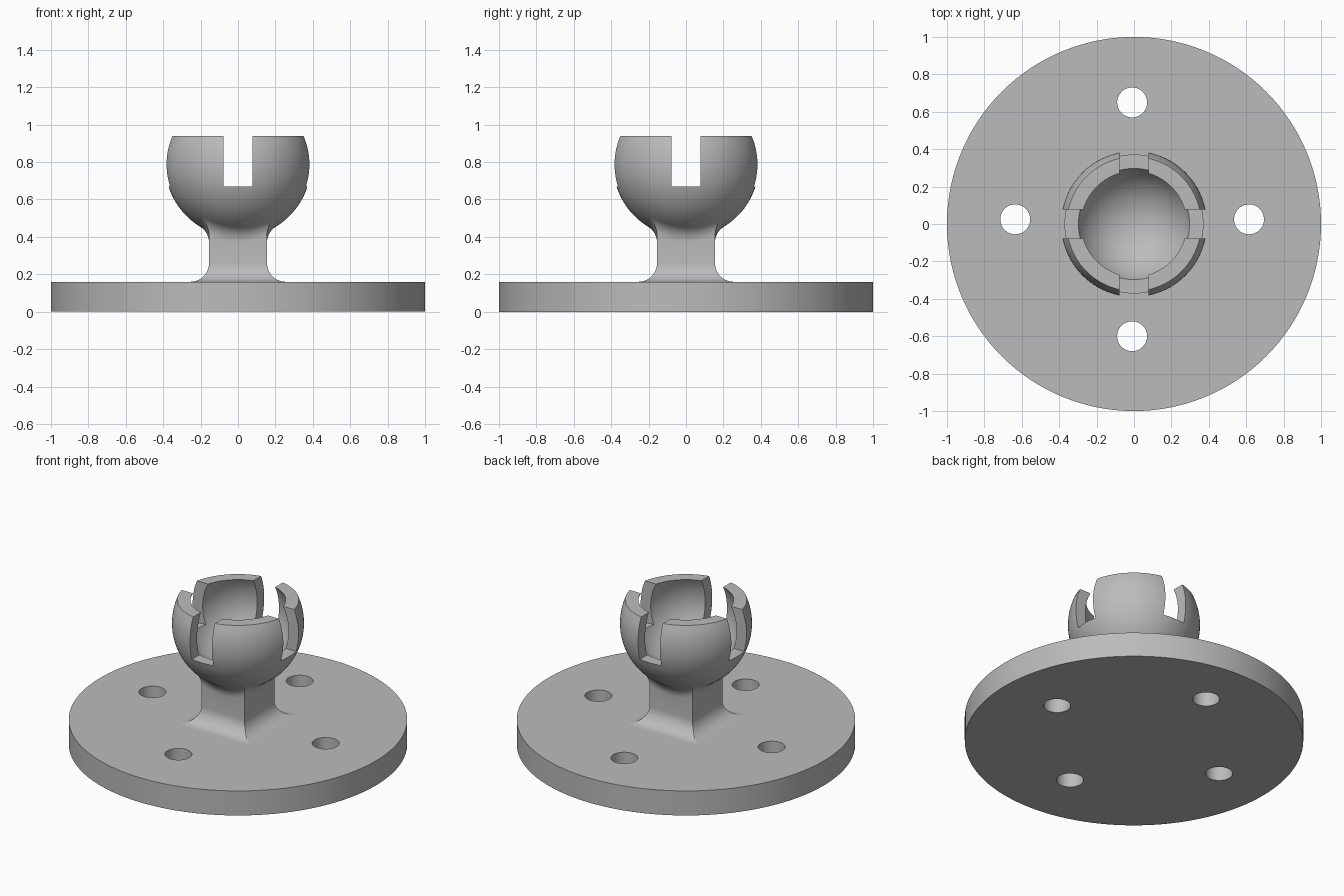
import bpy, bmesh, math
from mathutils import Matrix

if "Cube" in bpy.data.objects:
    bpy.data.objects.remove(bpy.data.objects["Cube"])

R_OUT, R_IN, ZC = 0.39, 0.32, 0.788      # socket shell radii and centre height
RIM_Z, SLOT_Z, SLOT_W = 0.94, 0.67, 0.157
PLATE_Z, HALF, FILLET = 0.16, 0.155, 0.10

grey = bpy.data.materials.new("plain grey")
grey.diffuse_color = (0.50, 0.50, 0.50, 1)
grey.use_nodes = True
grey.node_tree.nodes["Principled BSDF"].inputs["Base Color"].default_value = grey.diffuse_color


def make_object(name, bm):
    bmesh.ops.recalc_face_normals(bm, faces=bm.faces[:])
    mesh = bpy.data.meshes.new(name)
    bm.to_mesh(mesh)
    bm.free()
    mesh.materials.append(grey)
    ob = bpy.data.objects.new(name, mesh)
    bpy.context.collection.objects.link(ob)
    return ob


def cylinder(name, radius, z0, z1, segments, x=0, y=0):
    bm = bmesh.new()
    bmesh.ops.create_cone(bm, cap_ends=True, segments=segments, radius1=radius, radius2=radius,
                          depth=z1 - z0, matrix=Matrix.Translation((x, y, (z0 + z1) / 2)))
    return make_object(name, bm)


def box(name, size, centre):
    bm = bmesh.new()
    bmesh.ops.create_cube(bm, size=1, matrix=Matrix.Translation(centre) @ Matrix.Diagonal((*size, 1)))
    return make_object(name, bm)


def activate(ob):
    bpy.ops.object.select_all(action='DESELECT')
    ob.select_set(True)
    bpy.context.view_layer.objects.active = ob


def cut(ob, cutters):
    activate(ob)
    for c in cutters:
        mod = ob.modifiers.new("cut", 'BOOLEAN')
        mod.operation, mod.solver, mod.object = 'DIFFERENCE', 'EXACT', c
        bpy.ops.object.modifier_apply(modifier=mod.name)
        bpy.data.objects.remove(c)


def smooth(ob):
    activate(ob)
    bpy.ops.object.shade_smooth_by_angle(angle=math.radians(30))


# Round base plate with four screw holes
plate = cylinder("base_plate", 1.0, 0, PLATE_Z, 128)
holes = [cylinder("hole_cutter", 0.08, -0.1, 0.3, 48, -0.01 + dx, 0.025 + dy)
         for dx, dy in ((0.625, 0), (-0.625, 0), (0, 0.625), (0, -0.625))]
cut(plate, holes)
smooth(plate)


# Hollow ball socket: lathed shell profile, then two crossing slots
def arc(radius, steps=32):
    end = math.asin((RIM_Z - ZC) / radius)
    angles = [-math.pi / 2 + (end + math.pi / 2) * i / steps for i in range(steps + 1)]
    return [(radius * math.cos(a), ZC + radius * math.sin(a)) for a in angles]


bm = bmesh.new()
profile = arc(R_OUT) + arc(R_IN)[::-1]
verts = [bm.verts.new((r, 0, z)) for r, z in profile]
edges = [bm.edges.new(pair) for pair in zip(verts, verts[1:])]
bmesh.ops.spin(bm, geom=verts + edges, cent=(0, 0, 0), axis=(0, 0, 1),
               angle=2 * math.pi, steps=96, use_duplicate=False)
bmesh.ops.remove_doubles(bm, verts=bm.verts[:], dist=1e-4)
socket = make_object("ball_socket", bm)
cut(socket, [box("slot_cutter_x", (1.2, SLOT_W, 0.5), (0, 0, SLOT_Z + 0.25)),
             box("slot_cutter_y", (SLOT_W, 1.2, 0.5), (0, 0, SLOT_Z + 0.25))])
smooth(socket)


# Square neck, filleted into the plate below and the ball above
def lower_fillet(f):
    a = f * math.pi / 2
    h = HALF + FILLET * (1 - math.sin(a))
    z = PLATE_Z + FILLET * (1 - math.cos(a))
    return lambda t: (h, h * t, z)


def upper_fillet(f):
    def point(t):
        y = HALF * t
        cx = HALF + FILLET
        for _ in range(20):
            ry = math.sqrt(R_OUT ** 2 - y ** 2)
            dz = math.sqrt((ry + FILLET) ** 2 - cx ** 2)
            a = f * math.atan2(dz, cx)
            x = cx - FILLET * math.cos(a)
            y = x * t
        return x, y, ZC - dz + FILLET * math.sin(a)
    return point


def flat_ring(h, z):
    return lambda t: (h, h * t, z)


N = 16
rings = [flat_ring(HALF + FILLET, PLATE_Z - 0.03)]
rings += [lower_fillet(i / 10) for i in range(11)]
rings += [upper_fillet(i / 10) for i in range(11)]
rings += [flat_ring(0.10, 0.44)]
bm = bmesh.new()
loops = []
for ring in rings:
    loop = []
    for side in range(4):
        c, s = ((1, 0), (0, 1), (-1, 0), (0, -1))[side]
        for i in range(N):
            x, y, z = ring(-1 + 2 * i / N)
            loop.append(bm.verts.new((x * c - y * s, x * s + y * c, z)))
    loops.append(loop)
for a, b in zip(loops, loops[1:]):
    for i in range(4 * N):
        j = (i + 1) % (4 * N)
        bm.faces.new((a[i], a[j], b[j], b[i]))
bm.faces.new(loops[0])
bm.faces.new(loops[-1])
smooth(make_object("square_neck", bm))
